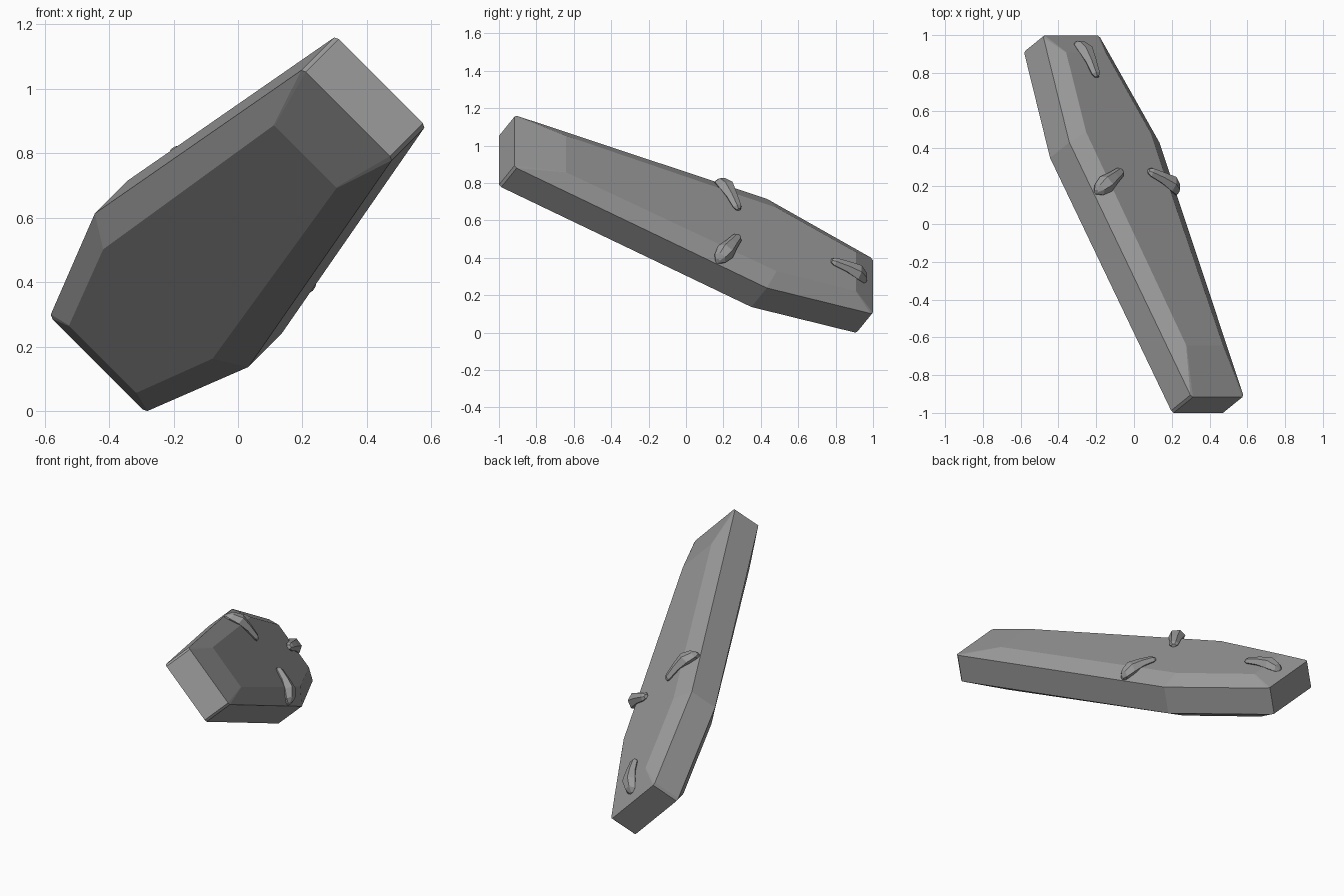
import bpy, bmesh, math
from mathutils import Matrix, Vector

if "Cube" in bpy.data.objects:
    bpy.data.objects.remove(bpy.data.objects["Cube"])

# Tilted local frame: x = width, y = length (foot to head), z = thickness
L = Vector((-0.352, 0.868, -0.352)).normalized()
W = Vector((1, 0, -1)).normalized()
N = W.cross(L)
FRAME = Matrix((W, L, N)).transposed().to_4x4()
FRAME.translation = Vector((0.392, -0.958, 0.973))

# Dark grey finish
DARK = bpy.data.materials.new("dark_grey")
DARK.diffuse_color = (0.33, 0.33, 0.33, 1)
DARK.use_nodes = True
DARK.node_tree.nodes["Principled BSDF"].inputs["Base Color"].default_value = DARK.diffuse_color


def skin(name, rings):
    """Closed flat-shaded mesh through a list of equal-length rings."""
    bm = bmesh.new()
    loops = [[bm.verts.new(p) for p in r] for r in rings]
    n = len(loops[0])
    for a, b in zip(loops, loops[1:]):
        for i in range(n):
            j = (i + 1) % n
            bm.faces.new((a[i], a[j], b[j], b[i]))
    bm.faces.new(loops[0][::-1])
    bm.faces.new(loops[-1])
    bmesh.ops.recalc_face_normals(bm, faces=bm.faces)
    me = bpy.data.meshes.new(name)
    bm.to_mesh(me)
    bm.free()
    me.materials.append(DARK)
    ob = bpy.data.objects.new(name, me)
    ob.matrix_world = FRAME
    bpy.context.collection.objects.link(ob)
    return ob


def outline(foot, shoulder, head, z, c):
    """Six-sided casket outline with tiny corner chamfers; args are (half width, length)."""
    (fw, fl), (sw, sl), (hw, hl) = foot, shoulder, head
    right = [(fw - c, fl), (fw, fl + c), (sw, sl), (hw, hl - c), (hw - c, hl)]
    left = [(-x, y) for x, y in reversed(right)]
    return [(x, y, z) for x, y in right + left]


# Box body: straight sides, sloping rim to a raised panel on both faces
def rim(z):
    return outline((0.198, 0), (0.337, 1.555), (0.212, 2.208), z, 0.013)


def panel(z):
    return outline((0.138, 0.286), (0.24, 1.586), (0.148, 2.075), z, 0.003)


skin("casket_body", [panel(-0.135), rim(-0.083), rim(0.083), panel(0.135)])


# Teardrop clasps gripping the lid edge: thick at the outer end, thin inside
def clasp(name, inner, outer):
    a, b = Vector(inner), Vector(outer)
    side = Vector((b.y - a.y, a.x - b.x, 0)).normalized()
    rings = []
    # (position along, half width, half height, centre height)
    for t, hw, hh, z in [(0, 0.014, 0.012, 0.142), (0.08, 0.028, 0.022, 0.143),
                         (0.4, 0.036, 0.03, 0.143), (0.72, 0.05, 0.042, 0.134),
                         (0.93, 0.036, 0.033, 0.112), (1, 0.014, 0.015, 0.10)]:
        c = a.lerp(b, t)
        ring = []
        for k in range(6):
            ang = k * math.tau / 6
            p = c + side * hw * math.cos(ang)
            ring.append((p.x, p.y, z + hh * math.sin(ang)))
        rings.append(ring)
    skin(name, rings)


clasp("head_clasp", (0, 1.92, 0), (0, 2.155, 0))
for s, tag in ((-1, "left"), (1, "right")):
    clasp(tag + "_clasp", (s * 0.10, 1.347, 0), (s * 0.305, 1.242, 0))
